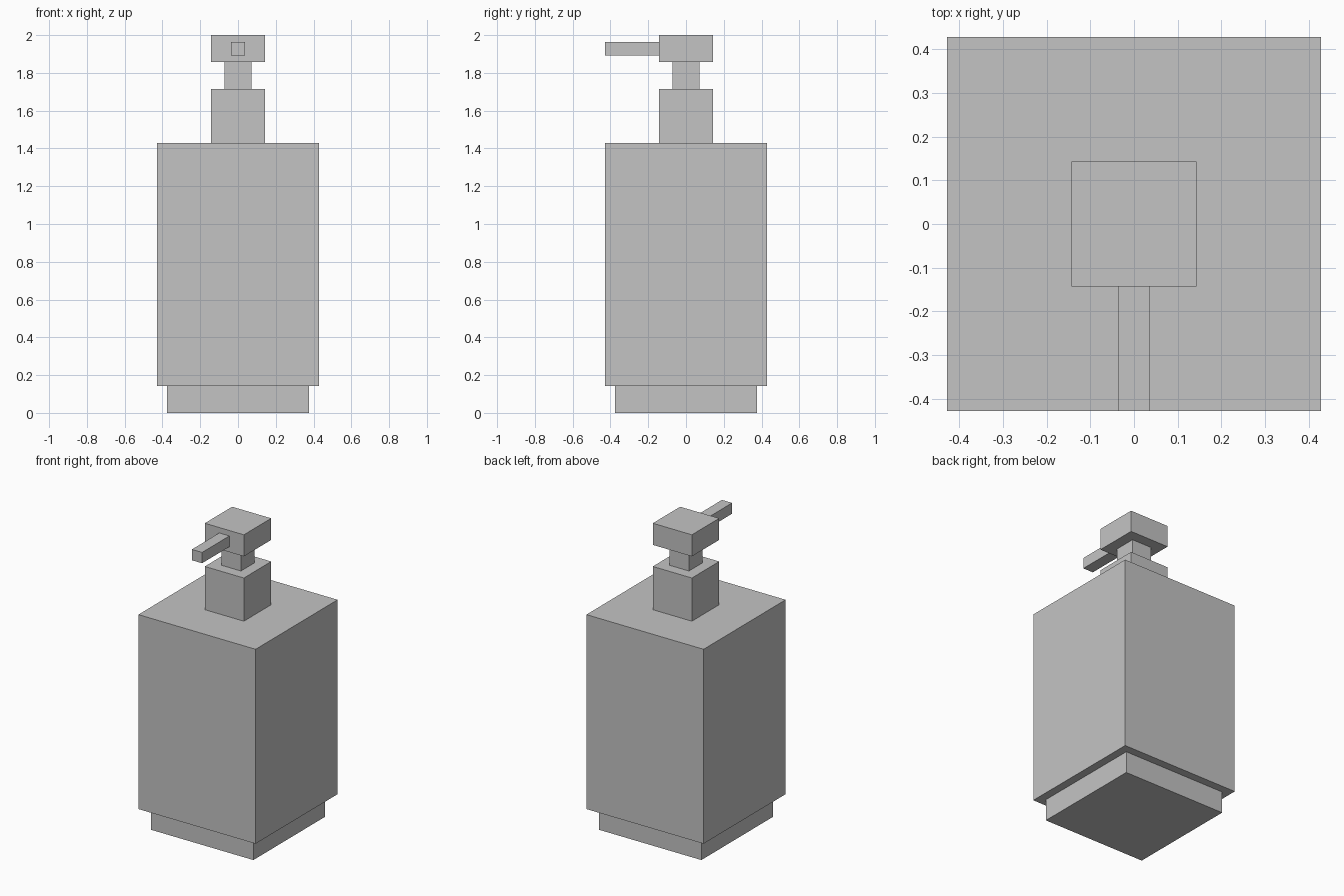
import bpy

# Remove the default object
cube = bpy.data.objects.get("Cube")
if cube:
    bpy.data.objects.remove(cube, do_unlink=True)

# Single plain grey material
GREY = (0.55, 0.55, 0.55, 1)
grey = bpy.data.materials.new("plain grey")
grey.use_nodes = True
grey.diffuse_color = GREY
for node in grey.node_tree.nodes:
    if node.type == "BSDF_PRINCIPLED":
        node.inputs["Base Color"].default_value = GREY

U = 2 / 14  # modelling unit: the dispenser is 14 units tall


def box(name, width, depth, bottom, top, y=0):
    """Flat-faced box, all measures in modelling units."""
    bpy.ops.mesh.primitive_cube_add(size=1, location=(0, y * U, (bottom + top) / 2 * U))
    ob = bpy.context.object
    ob.name = ob.data.name = name
    ob.scale = (width * U, depth * U, (top - bottom) * U)
    bpy.ops.object.transform_apply(location=False, rotation=False, scale=True)
    ob.data.materials.append(grey)
    return ob


# Bottle
box("base", 5.25, 5.25, 0, 1)
box("bottle_body", 6, 6, 1, 10)

# Pump
box("collar", 2, 2, 10, 12)
box("pump_stem", 1, 1, 12, 13)
box("pump_head", 2, 2, 13, 14)

# Spout reaches from the head to the front edge of the bottle
box("spout", 0.52, 2, 13.25, 13.75, y=-2)
